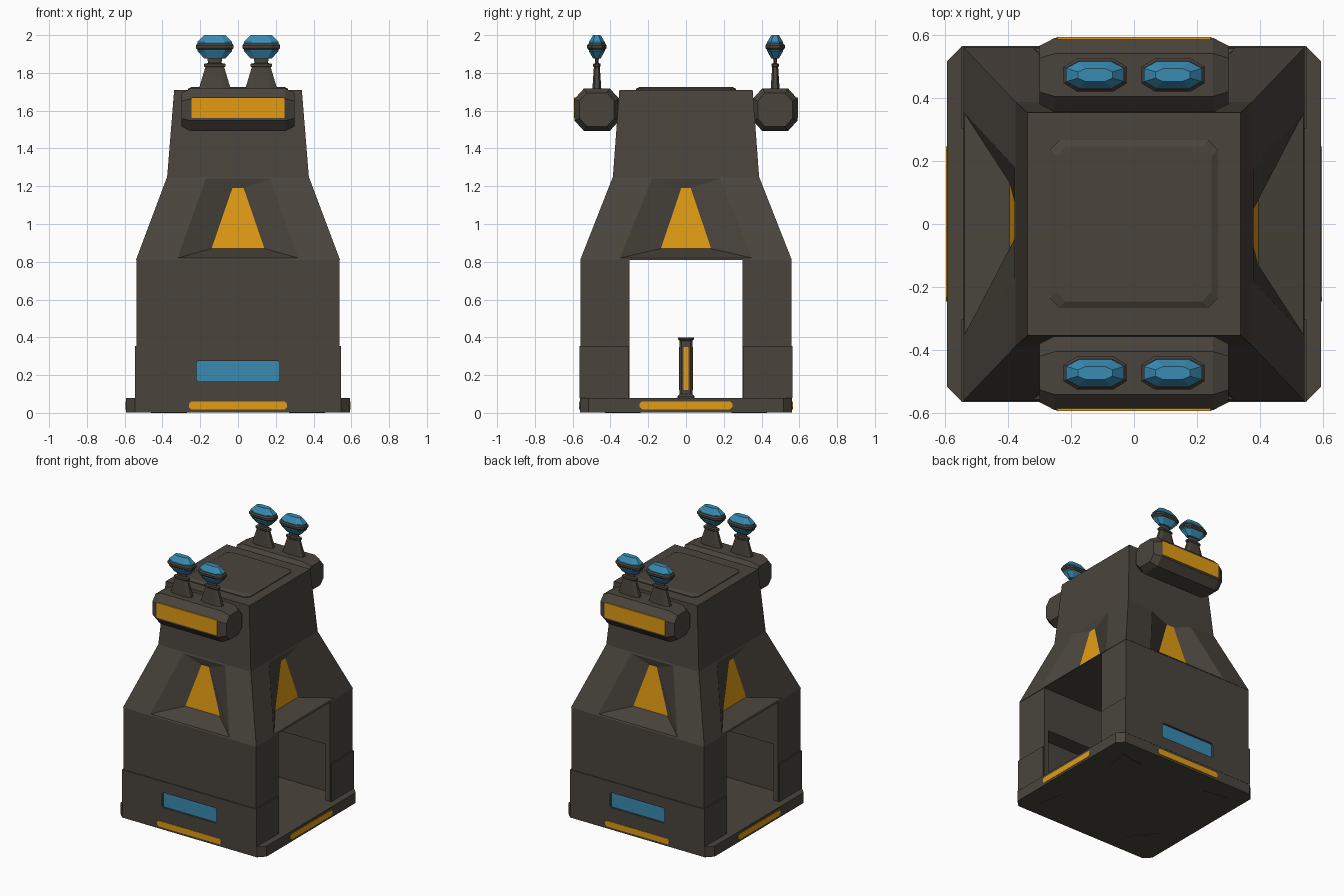
import bpy, bmesh, math
from mathutils import Vector, Matrix

if "Cube" in bpy.data.objects:
    bpy.data.objects.remove(bpy.data.objects["Cube"])


def material(name, rgb):
    m = bpy.data.materials.new(name)
    m.diffuse_color = (*rgb, 1)
    m.use_nodes = True
    m.node_tree.nodes["Principled BSDF"].inputs["Base Color"].default_value = m.diffuse_color
    return m


GREY = material("dark grey", (0.068, 0.058, 0.046))
ORANGE = material("orange", (0.76, 0.33, 0.007))
BLUE = material("blue", (0.042, 0.26, 0.45))


def finish(name, bm, *mats):
    bmesh.ops.remove_doubles(bm, verts=bm.verts, dist=1e-5)
    bmesh.ops.recalc_face_normals(bm, faces=bm.faces)
    me = bpy.data.meshes.new(name)
    bm.to_mesh(me)
    bm.free()
    for m in mats:
        me.materials.append(m)
    ob = bpy.data.objects.new(name, me)
    bpy.context.collection.objects.link(ob)
    return ob


def loft(name, rings, mat, rot=0.0):
    """Skin a stack of equal-length rings and cap both ends."""
    bm = bmesh.new()
    R = Matrix.Rotation(rot, 3, 'Z')
    vs = [[bm.verts.new(R @ Vector(p)) for p in r] for r in rings]
    n = len(vs[0])
    for a, b in zip(vs, vs[1:]):
        for i in range(n):
            bm.faces.new((a[i], a[(i + 1) % n], b[(i + 1) % n], b[i]))
    bm.faces.new(vs[0])
    bm.faces.new(vs[-1])
    return finish(name, bm, mat)


def octo(hx, hy, cx, cy=None):
    """Rectangle with cut corners."""
    cy = cx if cy is None else cy
    return [(hx - cx, -hy), (hx, -hy + cy), (hx, hy - cy), (hx - cx, hy),
            (-hx + cx, hy), (-hx, hy - cy), (-hx, -hy + cy), (-hx + cx, -hy)]


def box(name, x0, x1, y0, y1, z0, z1, mat, rot=0.0):
    ring = [(x0, y0), (x1, y0), (x1, y1), (x0, y1)]
    return loft(name, [[(x, y, z) for x, y in ring] for z in (z0, z1)], mat, rot)


def plate(name, hw, zc, hz, cut, d0, d1, mat, rot=0.0):
    """Upright cut-corner plate facing -y before rotation."""
    return loft(name, [[(x, -d, z + zc) for x, z in octo(hw, hz, cut)] for d in (d0, d1)], mat, rot)


def carve(ob, cutters):
    for c in cutters:
        c.hide_render = True
        m = ob.modifiers.new("cut", 'BOOLEAN')
        m.object = c
        m.solver = 'EXACT'
    dg = bpy.context.evaluated_depsgraph_get()
    me = bpy.data.meshes.new_from_object(ob.evaluated_get(dg))
    ob.modifiers.clear()
    ob.data = me


# base slab with cut corners
loft("base_slab", [[(x, y, z) for x, y in octo(0.593, 0.562, 0.047)] for z in (0.003, 0.08)], GREY)

# triangular pads under the corners
for sx in (-1, 1):
    for sy in (-1, 1):
        tri = [(0.46, 0.43), (0.27, 0.40), (0.42, 0.24)]
        loft("corner_pad", [[(sx * x, sy * y, z) for x, y in tri] for z in (0, 0.004)], GREY)

# front and back walls with a lower trim, inner recess and blue panel
for side, rot in (("front", 0), ("back", math.pi)):
    wall = box(side + "_wall", -0.537, 0.537, -0.558, -0.30, 0.078, 0.812, GREY, rot)
    trim = box(side + "_wall_trim", -0.546, 0.546, -0.5635, -0.303, 0.078, 0.355, GREY, rot)
    cuts = [box("recess_cutter", -0.50, 0.50, -0.42, -0.2, 0.05, 0.49, GREY, rot),
            plate("panel_cutter", 0.22, 0.22, 0.055, 0.01, 0.545, 0.6, GREY, rot)]
    carve(wall, cuts)
    carve(trim, cuts)
    for c in cuts:
        bpy.data.objects.remove(c)
    plate(side + "_blue_panel", 0.22, 0.22, 0.055, 0.01, 0.543, 0.549, BLUE, rot)
    plate(side + "_base_light", 0.26, 0.04, 0.021, 0.012, 0.558, 0.5655, ORANGE, rot)
for side, rot in (("right", math.pi / 2), ("left", -math.pi / 2)):
    plate(side + "_base_light", 0.245, 0.04, 0.021, 0.012, 0.588, 0.5955, ORANGE, rot)

# tapered tower: four sloped sides with funnel windows, upper shaft, caps
bm = bmesh.new()
LOW, MID, TOP = (0.54, 0.56, 0.81), (0.375, 0.387, 1.25), (0.338, 0.353, 1.71)
windows = {0: (0.32, 0.17, 0.14, 0.03, 0.41, 0.38), 1: (0.35, 0.18, 0.133, 0.025, 0.395, 0.367)}
for k in range(4):
    R = Matrix.Rotation(k * math.pi / 2, 3, 'Z')
    iu, idp = (0, 1) if k % 2 == 0 else (1, 0)
    ob_, ot, ib, it, db, dt = windows[k % 2]

    def slope(z):
        t = (z - LOW[2]) / (MID[2] - LOW[2])
        return LOW[idp] + t * (MID[idp] - LOW[idp])

    def quad(ub, zb, depb, ut, zt, dept):
        pts = [(-ub, -depb, zb), (ub, -depb, zb), (ut, -dept, zt), (-ut, -dept, zt)]
        return [bm.verts.new(R @ Vector(p)) for p in pts]

    rings = [quad(LOW[iu], LOW[2], LOW[idp], MID[iu], MID[2], MID[idp]),
             quad(ob_, 0.82, slope(0.82), ot, 1.24, slope(1.24)),
             quad(ib, 0.87, db, it, 1.19, dt)]
    for a, b in zip(rings, rings[1:]):
        for i in range(4):
            j = (i + 1) % 4
            bm.faces.new((a[i], a[j], b[j], b[i]))
    bm.faces.new(rings[-1]).material_index = 1
    bm.faces.new(quad(MID[iu], MID[2], MID[idp], TOP[iu], TOP[2], TOP[idp]))
for hx, hy, z in (LOW, TOP):
    bm.faces.new([bm.verts.new((x, y, z)) for x, y in ((-hx, -hy), (hx, -hy), (hx, hy), (-hx, hy))])
finish("tower_body", bm, GREY, ORANGE)

# roof hatch plate
loft("roof_hatch", [[(x, y, z) for x, y in octo(h, h, 0.03)]
                    for h, z in ((0.266, 1.70), (0.266, 1.715), (0.245, 1.726))], GREY)

# centre post with flared ends and light strips
loft("centre_post", [[(x, y, z) for x, y in octo(h, h, 0.01)]
                     for h, z in ((0.046, 0.075), (0.046, 0.088), (0.034, 0.10), (0.034, 0.38),
                                  (0.042, 0.39), (0.042, 0.40))], GREY)
for k in range(4):
    plate("post_light", 0.013, 0.235, 0.115, 0.004, 0.03, 0.037, ORANGE, k * math.pi / 2)

# light pods and their antennas, front and back
for side, rot in (("front", 0), ("back", math.pi)):
    section = octo(0.118, 0.113, 0.05, 0.055)
    loft(side + "_pod", [[(x, -0.472 + y * s, 1.605 + z * s) for y, z in section]
                         for x, s in ((-0.30, 0.78), (-0.25, 1), (0.25, 1), (0.30, 0.78))], GREY, rot)
    plate(side + "_pod_light", 0.245, 1.615, 0.055, 0.003, 0.585, 0.593, ORANGE, rot)
    for ax in (-0.123, 0.123):
        def stack(name, levels, mat):
            loft(name, [[(ax + x, -0.472 + y, z) for x, y in octo(hx, hy, hx * 0.42, hy * 0.5)]
                        for hx, hy, z in levels], mat, rot)
        stack(side + "_antenna_stem", [(0.086, 0.024, 1.71), (0.05, 0.016, 1.83), (0.057, 0.02, 1.835),
                                       (0.057, 0.02, 1.848), (0.036, 0.008, 1.852), (0.04, 0.012, 1.89)], GREY)
        stack(side + "_antenna_gem", [(0.055, 0.02, 1.876), (0.092, 0.042, 1.915),
                                      (0.092, 0.042, 1.963), (0.055, 0.02, 2.0)], BLUE)
        stack(side + "_antenna_band", [(0.092, 0.044, 1.922), (0.1, 0.052, 1.932),
                                       (0.1, 0.052, 1.946), (0.092, 0.044, 1.956)], GREY)
